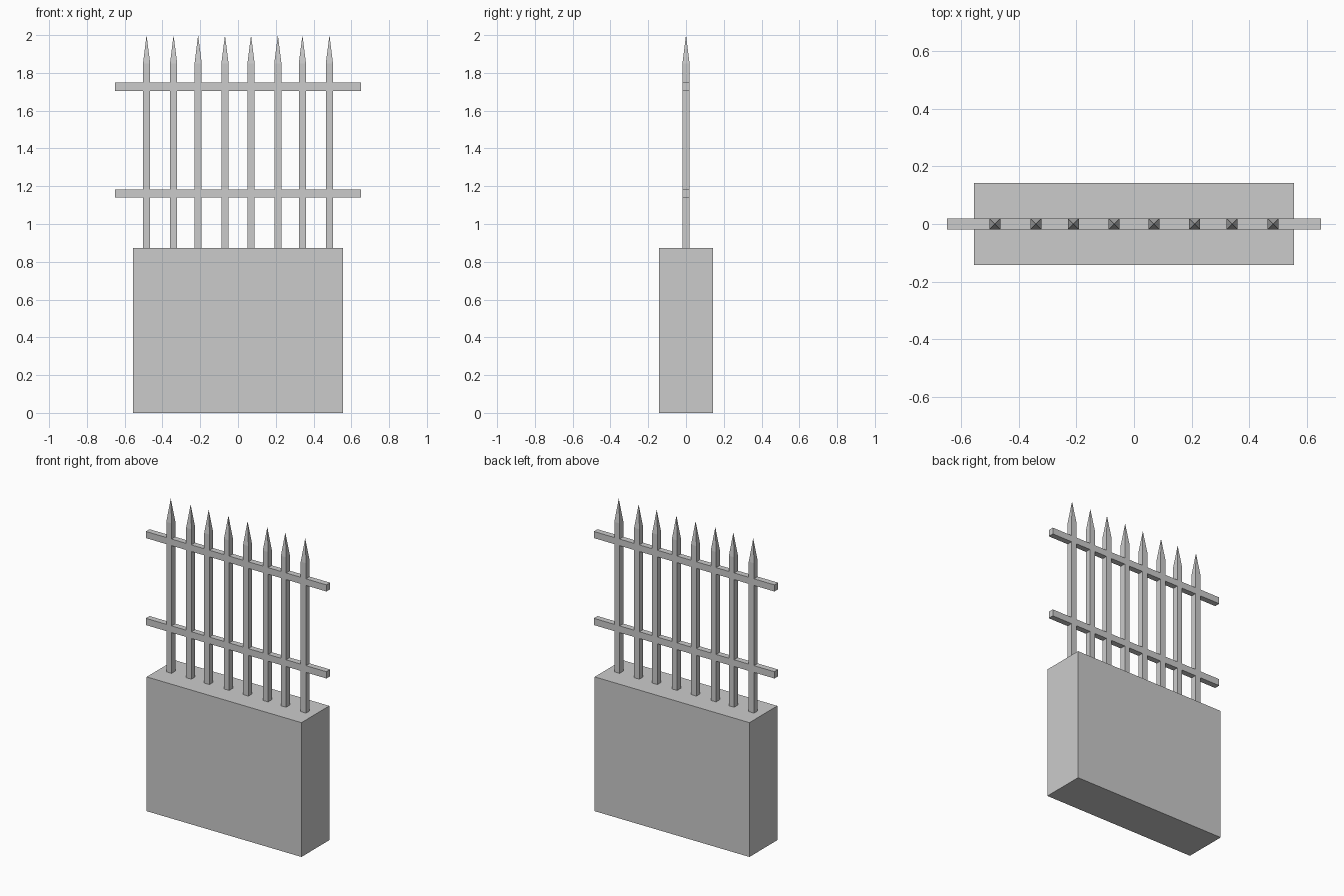
import bpy, bmesh

if "Cube" in bpy.data.objects:
    bpy.data.objects.remove(bpy.data.objects["Cube"])

WALL_TOP = 0.874
HALF = 0.019          # half thickness of the ironwork
SPIKE_BASE = 1.85
PICKET_X = (0.069, 0.211, 0.341, 0.484)   # mirrored to both sides
RAIL_Z = ((1.139, 1.183), (1.705, 1.748))


def add_box(bm, x0, x1, y0, y1, z0, z1):
    corners = [(x0, y0), (x1, y0), (x1, y1), (x0, y1)]
    low = [bm.verts.new((x, y, z0)) for x, y in corners]
    high = [bm.verts.new((x, y, z1)) for x, y in corners]
    bm.faces.new(low[::-1])
    top = bm.faces.new(high)
    for i in range(4):
        j = (i + 1) % 4
        bm.faces.new((low[i], low[j], high[j], high[i]))
    return top


def finish(bm, name):
    mesh = bpy.data.meshes.new(name)
    bm.to_mesh(mesh)
    bm.free()
    obj = bpy.data.objects.new(name, mesh)
    bpy.context.collection.objects.link(obj)
    return obj


# Solid base wall
bm = bmesh.new()
add_box(bm, -0.557, 0.557, -0.143, 0.143, 0, WALL_TOP)
finish(bm, "base_wall")

# Square pickets with pyramid points
bm = bmesh.new()
for px in PICKET_X:
    for x in (-px, px):
        top = add_box(bm, x - HALF, x + HALF, -HALF, HALF, WALL_TOP, SPIKE_BASE)
        tip = bmesh.ops.poke(bm, faces=[top])["verts"][0]
        tip.co.z = 2.0
pickets = finish(bm, "fence_pickets_and_rails")

# Two horizontal rails, flush with the pickets
bm = bmesh.new()
for z0, z1 in RAIL_Z:
    add_box(bm, -0.65, 0.65, -HALF, HALF, z0, z1)
rails = finish(bm, "rail_helper")
rails.hide_render = True

# Weld rails and pickets into one grille
union = pickets.modifiers.new("weld_rails", "BOOLEAN")
union.operation = "UNION"
union.solver = "EXACT"
union.object = rails
bpy.context.view_layer.objects.active = pickets
bpy.ops.object.modifier_apply(modifier=union.name)
bpy.data.objects.remove(rails)
